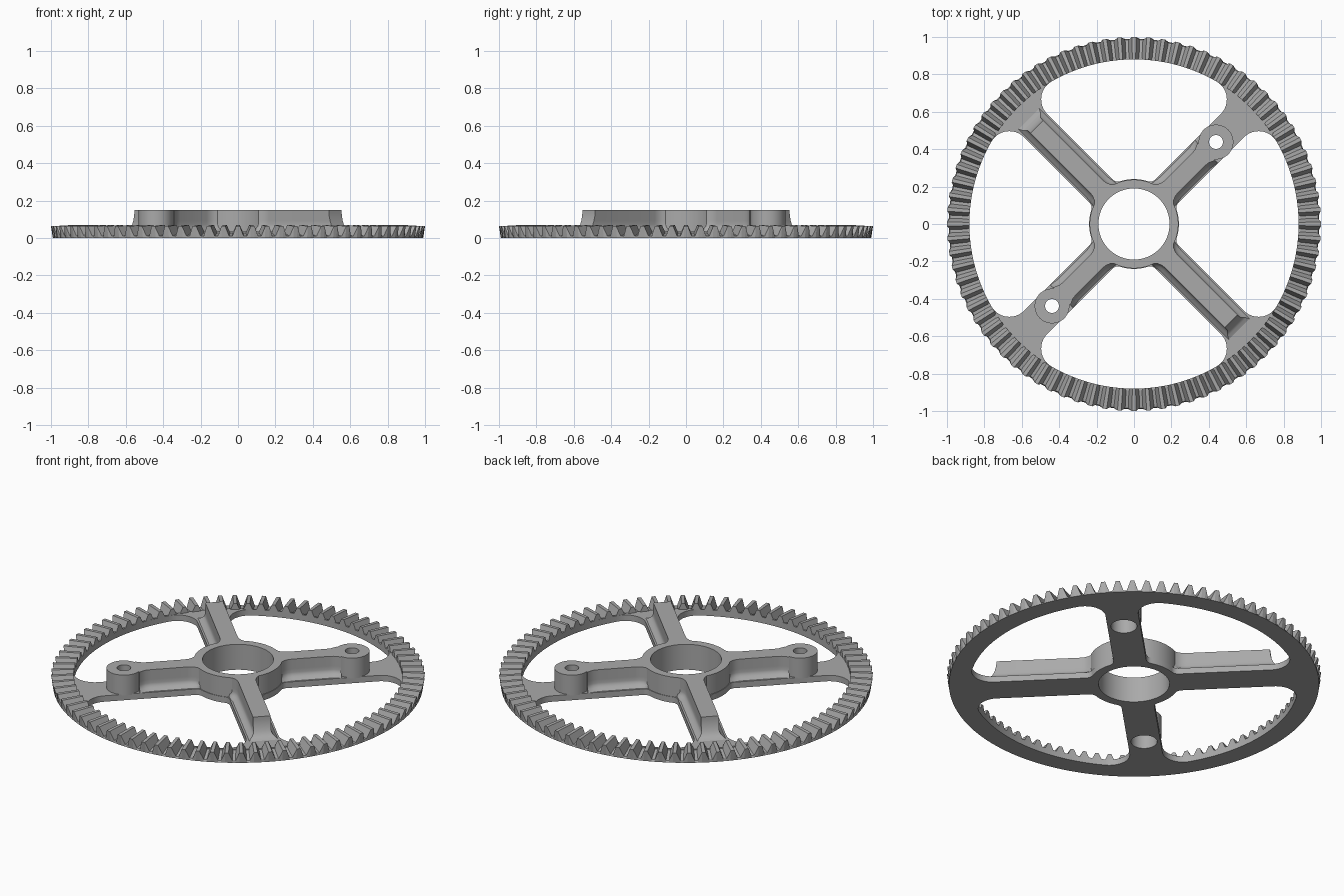
import bpy, bmesh
from math import pi, sin, cos, asin, sqrt, radians

cube = bpy.data.objects.get("Cube")
if cube:
    bpy.data.objects.remove(cube, do_unlink=True)

TOP, PLATE, TEETH = 0.15, 0.035, 80
BOSS_R = 0.62          # distance of bolt bosses from the axis

steel = bpy.data.materials.new("grey metal")
steel.use_nodes = True
steel.diffuse_color = (0.4, 0.4, 0.4, 1)
steel.node_tree.nodes["Principled BSDF"].inputs["Base Color"].default_value = (0.4, 0.4, 0.4, 1)


def finish(name, mesh, smooth=True):
    mesh.materials.clear()
    mesh.materials.append(steel)
    ob = bpy.data.objects.new(name, mesh)
    bpy.context.collection.objects.link(ob)
    if smooth:
        bpy.ops.object.select_all(action='DESELECT')
        ob.select_set(True)
        bpy.context.view_layer.objects.active = ob
        bpy.ops.object.shade_smooth_by_angle(angle=radians(30))
    return ob


def loft(name, loops, closed=False, smooth=True):
    """Bridge equal-length closed loops; cap the ends or join last to first."""
    bm = bmesh.new()
    rows = [[bm.verts.new(p) for p in loop] for loop in loops]
    pairs = list(zip(rows, rows[1:])) + ([(rows[-1], rows[0])] if closed else [])
    for a, b in pairs:
        for i in range(len(a)):
            j = (i + 1) % len(a)
            bm.faces.new((a[i], a[j], b[j], b[i]))
    if not closed:
        bm.faces.new(rows[0])
        bm.faces.new(rows[-1])
    bmesh.ops.recalc_face_normals(bm, faces=bm.faces)
    mesh = bpy.data.meshes.new(name)
    bm.to_mesh(mesh)
    bm.free()
    return finish(name, mesh, smooth)


def arc(cx, cy, r, a0, a1, n=10):
    return [(cx + r * cos(a0 + (a1 - a0) * i / n), cy + r * sin(a0 + (a1 - a0) * i / n))
            for i in range(n + 1)]


def circle(r, cx=0, cy=0, n=96):
    return arc(cx, cy, r, 0, 2 * pi, n)[:-1]


def turn(p, a):
    return (p[0] * cos(a) - p[1] * sin(a), p[0] * sin(a) + p[1] * cos(a))


def lathe(name, profile, cx=0, cy=0, n=64):
    return loft(name, [[(x, y, z) for x, y in circle(r, cx, cy, n)] for r, z in profile], True)


# Rounded opening between two spokes
def window(angle, hub=0.24, rim=0.88, half=0.088, fi=0.04, fo=0.11):
    ti = pi / 4 - asin((half + fi) / (hub + fi))
    to = pi / 4 - asin((half + fo) / (rim - fo))
    pts = arc(0, 0, hub, 0, ti)
    pts += arc((hub + fi) * cos(ti), (hub + fi) * sin(ti), fi, ti + pi, 0.75 * pi)[1:]
    pts += arc((rim - fo) * cos(to), (rim - fo) * sin(to), fo, 0.75 * pi, to, 16)
    pts += arc(0, 0, rim, to, 0, 16)[1:]
    pts += [(x, -y) for x, y in pts[-2:0:-1]]
    return [turn(p, angle) for p in pts]


# Flat spoked plate with windows, bore and bolt recesses
b = BOSS_R / sqrt(2)
outlines = [circle(0.89, n=160), circle(0.19)]
outlines += [window(k * pi / 2) for k in range(4)]
outlines += [circle(0.07, s * b, s * b, 64) for s in (1, -1)]
curve = bpy.data.curves.new("plate_outline", 'CURVE')
curve.dimensions = '2D'
curve.fill_mode = 'BOTH'
curve.extrude = PLATE / 2
for pts in outlines:
    spline = curve.splines.new('POLY')
    spline.points.add(len(pts) - 1)
    for point, (x, y) in zip(spline.points, pts):
        point.co = (x, y, 0, 1)
    spline.use_cyclic_u = True
temp = bpy.data.objects.new("plate_outline", curve)
bpy.context.collection.objects.link(temp)
plate = bpy.data.meshes.new_from_object(temp.evaluated_get(bpy.context.evaluated_depsgraph_get()))
bpy.data.objects.remove(temp, do_unlink=True)
for v in plate.vertices:
    v.co.z += PLATE / 2
finish("spoked_plate", plate)

# Toothed rim: radius and height swap between root and tip around the ring
lower_in, lower_out, upper_out, upper_in = [], [], [], []
for k in range(TEETH):
    for offset, tip in ((-0.39, 0), (-0.13, 1), (0.13, 1), (0.39, 0)):
        a = 2 * pi * (k + offset) / TEETH
        c, s = cos(a), sin(a)
        ro = 1.0 if tip else 0.985
        lower_in.append((0.88 * c, 0.88 * s, 0))
        lower_out.append((0.99 * c, 0.99 * s, 0))
        upper_out.append((ro * c, ro * s, 0.063 if tip else 0.01))
        upper_in.append((0.88 * c, 0.88 * s, 0.07 if tip else 0.03))
loft("toothed_rim", [lower_in, lower_out, upper_out, upper_in], True, False)

# Central hub
lathe("hub", [(0.19, 0), (0.237, 0), (0.237, TOP), (0.19, TOP)], n=96)


# Raised rib on a spoke, flared at its foot and blended into hub and boss
def rib(name, angle, to_boss):
    stations = [(0.2, 0.09), (0.226, 0.072), (0.24, 0.06), (0.262, 0.051), (0.285, 0.048)]
    if to_boss:
        stations += [(0.485, 0.048), (0.512, 0.051), (0.534, 0.06), (0.548, 0.069)]
    else:
        stations += [(0.735, 0.048)]
    loops = []
    for t in (0, 0.06, 0.13, 0.22, 0.32, 0.5, 0.7, 0.85, 1):
        flare = 0.032 * max(0, 1 - t / 0.32) ** 2
        end = 0 if to_boss else 0.065 * (1 - sqrt(max(0, 1 - (1 - t) ** 2)))
        z = PLATE + (TOP - PLATE) * t - (0.002 if t == 0 else 0)
        side = [(r, min(w + flare, max(w, 0.086))) for r, w in stations]
        side[-1] = (side[-1][0] + end, side[-1][1])
        ring = side + [(r, -w) for r, w in reversed(side)]
        loops.append([(*turn(p, angle), z) for p in ring])
    loft(name, loops)


for k, side in enumerate(("back_left", "back_right", "front_right", "front_left")):
    rib(side + "_rib", pi / 4 + k * pi / 2, k % 2 == 0)

# Bolt bosses with a recess underneath
for side, s in (("back_left", 1), ("front_right", -1)):
    lathe(side + "_boss", [(0.037, TOP), (0.037, 0.09), (0.07, 0.09), (0.07, 0.03),
                           (0.093, 0.03), (0.093, TOP)], s * b, s * b)
